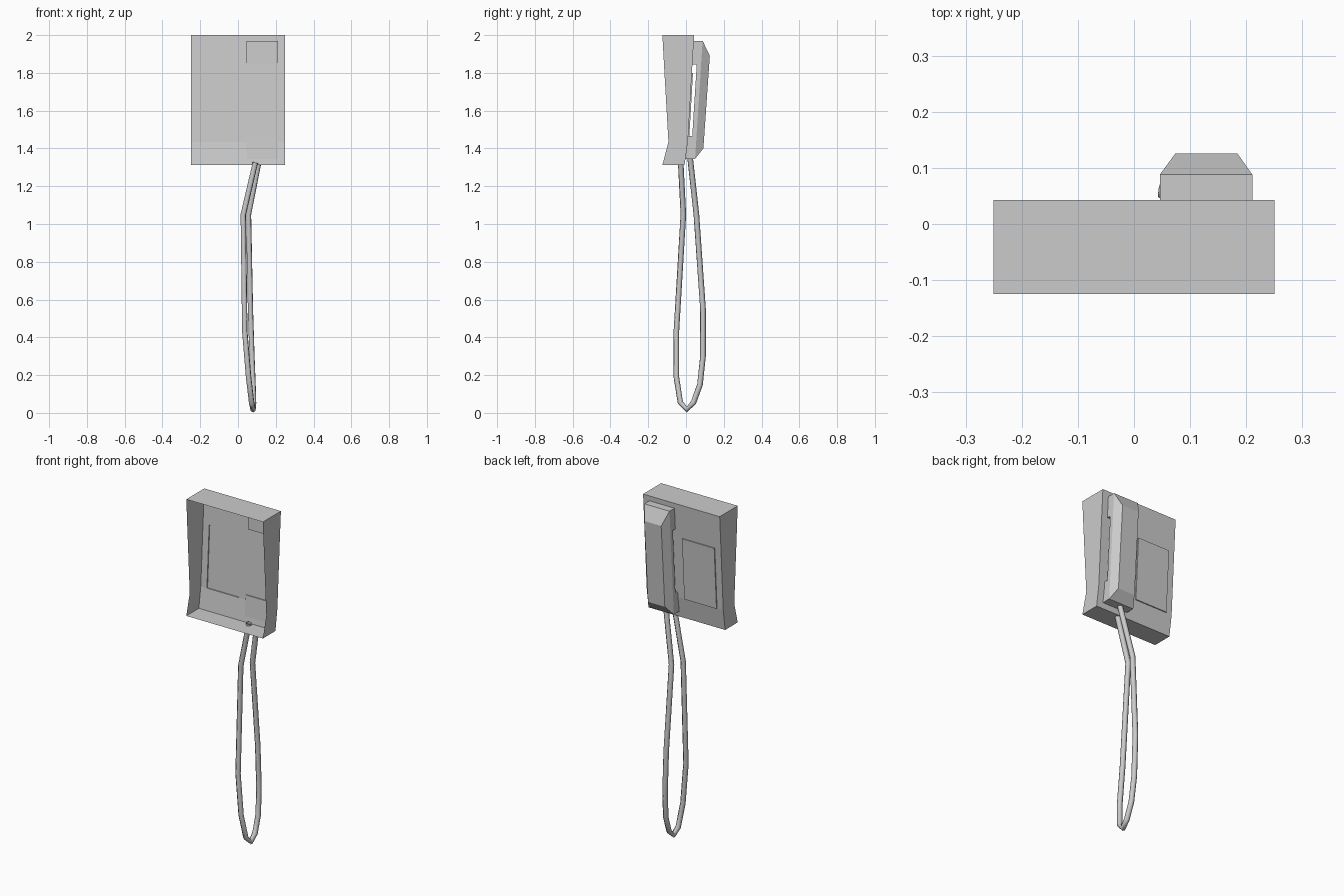
import bpy, bmesh

if "Cube" in bpy.data.objects:
    bpy.data.objects.remove(bpy.data.objects["Cube"])


def finish(name, bm):
    me = bpy.data.meshes.new(name)
    bm.to_mesh(me)
    bm.free()
    ob = bpy.data.objects.new(name, me)
    bpy.context.collection.objects.link(ob)
    return ob


# Wall housing: back panel grid with a raised keypad, open towards the front
xs = (-0.25, -0.21, 0.0, 0.25)
rows = ((2.0, 0.043, -0.125), (1.80, 0.031, -0.114),
        (1.435, 0.010, -0.093), (1.312, -0.008, -0.125))   # z, back y, front y
bm = bmesh.new()
grid = [[bm.verts.new((x, yb, z)) for x in xs] for z, yb, yf in rows]
for r in range(3):
    for c in range(3):
        f = bm.faces.new((grid[r][c], grid[r][c + 1], grid[r + 1][c + 1], grid[r + 1][c]))
        if r == 1 and c == 1:
            keypad = f
front_y = {round(z, 3): yf for z, yb, yf in rows}
rim = [e for e in bm.edges if e.is_boundary]
new = bmesh.ops.extrude_edge_only(bm, edges=rim)["geom"]
for v in new:
    if isinstance(v, bmesh.types.BMVert):
        v.co.y = front_y[round(v.co.z, 3)]
ext = bmesh.ops.extrude_face_region(bm, geom=[keypad])["geom"]
bmesh.ops.translate(bm, vec=(0, 0.006, 0),
                    verts=[v for v in ext if isinstance(v, bmesh.types.BMVert)])
if keypad.is_valid:
    bmesh.ops.delete(bm, geom=[keypad], context="FACES_ONLY")
bmesh.ops.recalc_face_normals(bm, faces=bm.faces)
finish("wall_housing", bm)

# Handset: C-shaped side profile with a chamfered back
profile = ((0.088, 1.97), (0.048, 1.345), (-0.004, 1.345), (0.006, 1.465),
           (0.033, 1.465), (0.057, 1.845), (0.026, 1.845), (0.029, 1.97))
bm = bmesh.new()
left = [bm.verts.new((0.046, y, z)) for y, z in profile]
right = [bm.verts.new((0.211, y, z)) for y, z in profile]
bm.faces.new(left)
bm.faces.new(right[::-1])
n = len(profile)
for i in range(1, n):
    j = (i + 1) % n
    bm.faces.new((left[i], left[j], right[j], right[i]))
base = [left[0], right[0], right[1], left[1]]
top = [bm.verts.new(p) for p in ((0.074, 0.126, 1.89), (0.184, 0.126, 1.89),
                                 (0.184, 0.092, 1.40), (0.074, 0.092, 1.40))]
for i in range(4):
    j = (i + 1) % 4
    bm.faces.new((base[i], base[j], top[j], top[i]))
bm.faces.new(top)
bmesh.ops.recalc_face_normals(bm, faces=bm.faces)
finish("handset", bm)

# Hanging cord loop from the housing down and back up to the handset
path = ((0.092, -0.028, 1.325), (0.028, -0.014, 1.05), (0.036, -0.051, 0.43),
        (0.056, -0.051, 0.19), (0.072, -0.030, 0.055), (0.080, 0.004, 0.018),
        (0.083, 0.040, 0.055), (0.080, 0.074, 0.15), (0.074, 0.090, 0.30),
        (0.066, 0.090, 0.55), (0.056, 0.055, 1.05), (0.115, 0.022, 1.35))
cu = bpy.data.curves.new("cord", "CURVE")
cu.dimensions = "3D"
cu.bevel_depth = 0.015
cu.bevel_resolution = 1
sp = cu.splines.new("POLY")
sp.points.add(len(path) - 1)
for p, co in zip(sp.points, path):
    p.co = (*co, 1)
bpy.context.collection.objects.link(bpy.data.objects.new("cord", cu))
